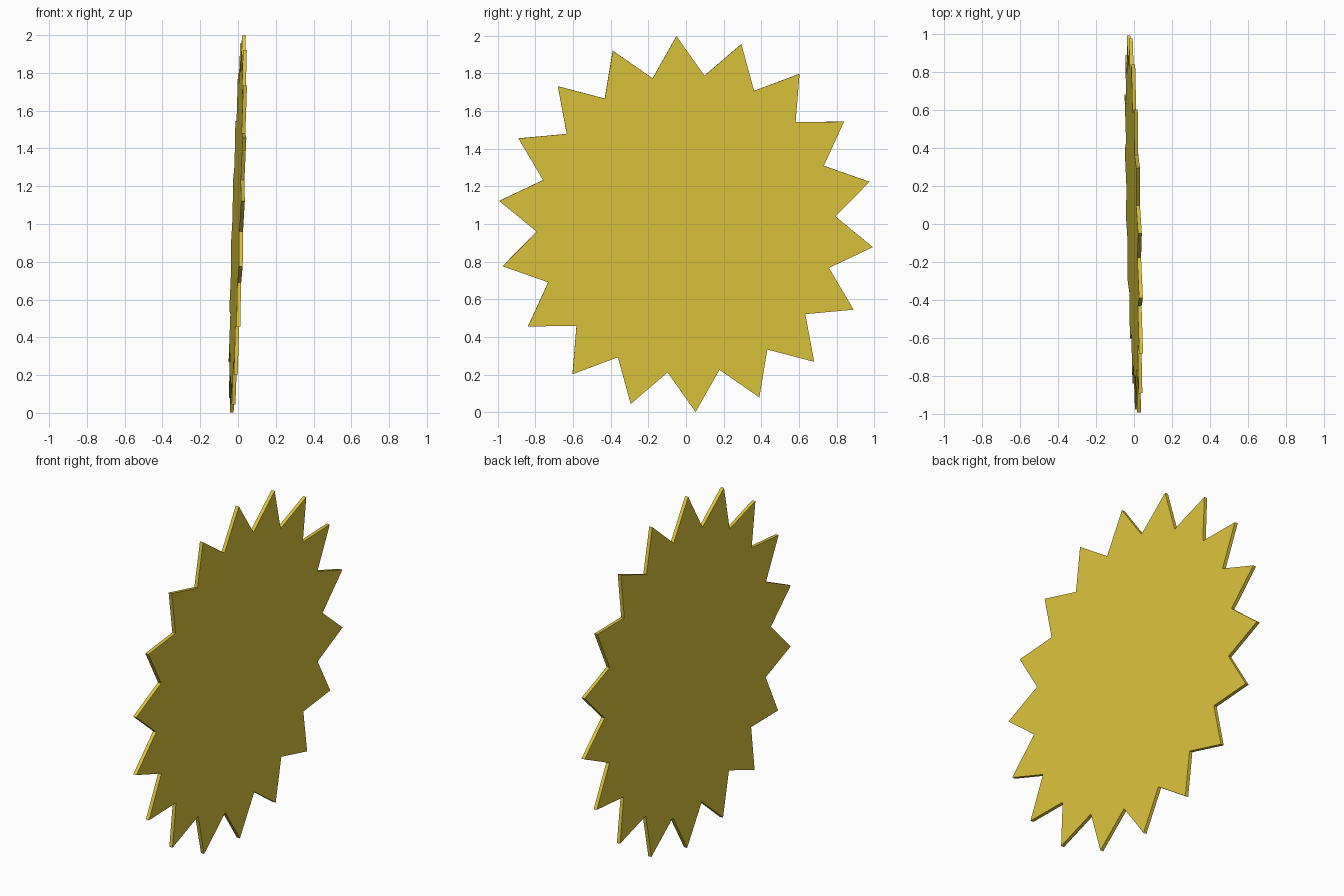
import bpy, bmesh
from math import sin, cos, radians

if "Cube" in bpy.data.objects:
    bpy.data.objects.remove(bpy.data.objects["Cube"])

TEETH, R_OUT, R_IN, THICK = 18, 1.0008, 0.795, 0.02
PHASE = radians(-2.95)

# Toothed disc: star outline in the YZ plane, extruded along X
bm = bmesh.new()
ring = []
for i in range(TEETH * 2):
    a = PHASE + radians(180 / TEETH) * i
    r = R_IN if i % 2 else R_OUT
    ring.append(bm.verts.new((-THICK / 2, r * sin(a), r * cos(a))))
face = bm.faces.new(ring)
ext = bmesh.ops.extrude_face_region(bm, geom=[face], use_keep_orig=True)
verts = [g for g in ext["geom"] if isinstance(g, bmesh.types.BMVert)]
bmesh.ops.translate(bm, verts=verts, vec=(THICK, 0, 0))
bmesh.ops.recalc_face_normals(bm, faces=bm.faces)
mesh = bpy.data.meshes.new("toothed_disc")
bm.to_mesh(mesh)
bm.free()

# Slight tilt of the whole plate, standing on the ground
disc = bpy.data.objects.new("toothed_disc", mesh)
bpy.context.collection.objects.link(disc)
disc.rotation_euler = (0, 0.031, 0.0235)
disc.location = (-0.001, 0, 1.0)

# Yellow material
mat = bpy.data.materials.new("yellow")
mat.diffuse_color = (0.72, 0.55, 0.045, 1)
mat.use_nodes = True
mat.node_tree.nodes["Principled BSDF"].inputs["Base Color"].default_value = mat.diffuse_color
mesh.materials.append(mat)
